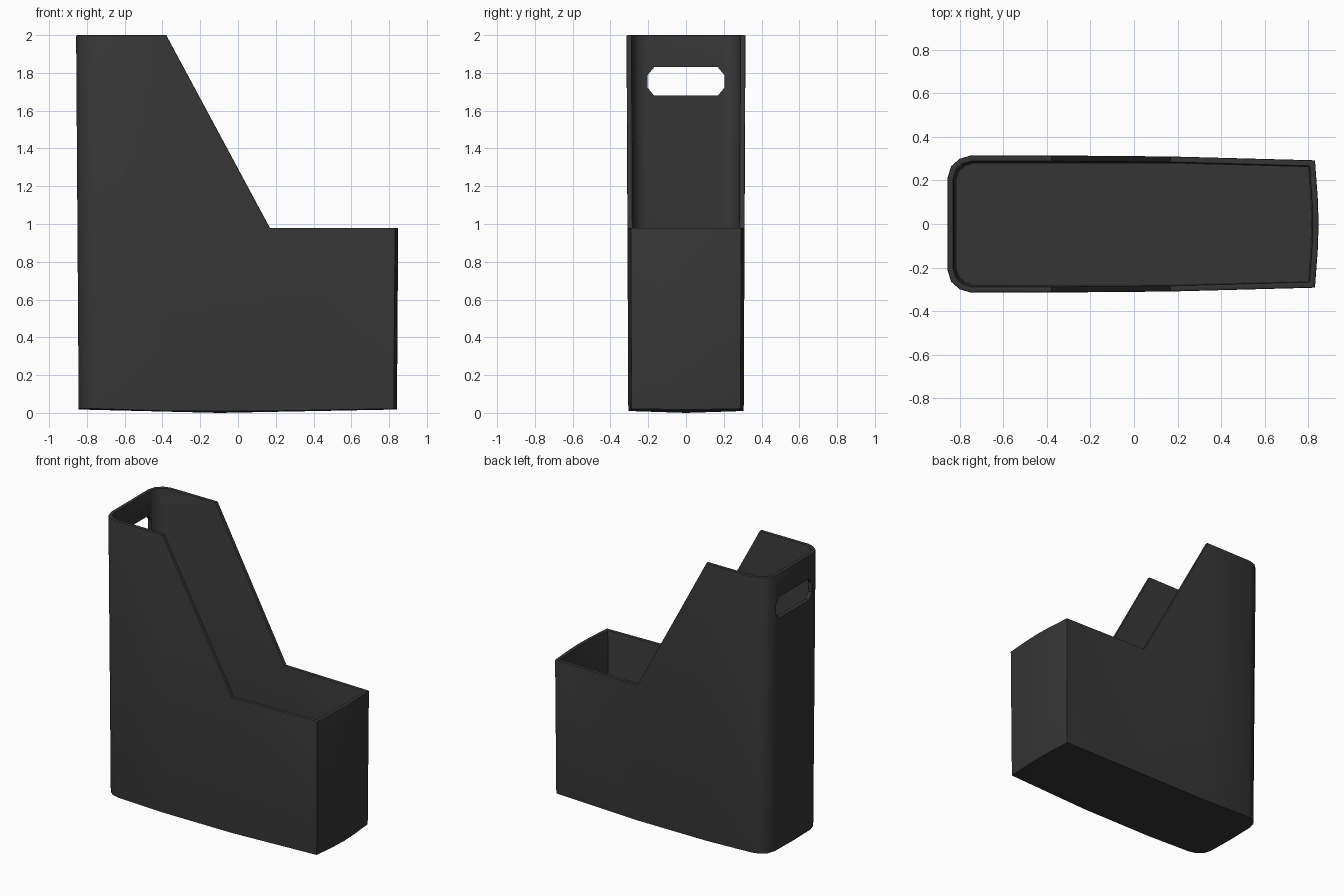
import bpy, bmesh
from mathutils import Vector

if "Cube" in bpy.data.objects:
    bpy.data.objects.remove(bpy.data.objects["Cube"])

WALL, FLOOR = 0.028, 0.05

# Half outline from back centre to front centre: x, y, rim height, lower edge height
half = [(-0.857, 0.0, 2, 0.018), (-0.857, 0.21, 2, 0.022), (-0.84, 0.265, 2, 0.022),
        (-0.80, 0.30, 2, 0.022), (-0.75, 0.315, 2, 0.022), (-0.38, 0.315, 2, 0.01),
        (0.17, 0.315, 0.98, 0.01), (0.838, 0.297, 0.98, 0.022),
        (0.851, 0.12, 0.98, 0.019), (0.855, 0.0, 0.98, 0.018)]
outline = half + [(x, -y, t, b) for x, y, t, b in half[-2:0:-1]]
n = len(outline)


def inset(points, d):
    """Mitred inward offset of a closed clockwise outline."""
    out = []
    for i, p in enumerate(points):
        a = (p - points[i - 1]).normalized()
        b = (points[(i + 1) % len(points)] - p).normalized()
        na, nb = Vector((a.y, -a.x)), Vector((b.y, -b.x))
        m = (na + nb).normalized()
        out.append(p + m * d / m.dot(na))
    return out


def tapered(p, z):
    """Walls lean outward slightly towards the top."""
    return (p.x * (0.984 + 0.008 * z), p.y * (0.97 + 0.015 * z), z)


outer = [Vector(p[:2]) for p in outline]
inner = inset(outer, WALL)
tops = [p[2] for p in outline]
lows = [p[3] for p in outline]

# Holder shell: outer wall, rim, inner wall, floor and gently bulging underside
bm = bmesh.new()
rings = [[bm.verts.new(tapered(p, z)) for p, z in zip(pts, zs)]
         for pts, zs in ((outer, lows), (outer, tops), (inner, tops), (inner, [FLOOR] * n))]
for r0, r1 in zip(rings, rings[1:]):
    for i in range(n):
        j = (i + 1) % n
        bm.faces.new((r0[i], r0[j], r1[j], r1[i]))
bm.faces.new(rings[3])
centre = bm.verts.new((-0.1, 0, 0))
for i in range(n):
    bm.faces.new((rings[0][i], rings[0][(i + 1) % n], centre))
bmesh.ops.recalc_face_normals(bm, faces=bm.faces)

# Softened rim edges
rim = [bm.edges.get((r[i], r[(i + 1) % n])) for r in rings[1:3] for i in range(n)]
bmesh.ops.bevel(bm, geom=rim, offset=0.006, segments=2, profile=0.5, affect='EDGES')
mesh = bpy.data.meshes.new("file_holder")
bm.to_mesh(mesh)
bm.free()
holder = bpy.data.objects.new("file_holder", mesh)
bpy.context.collection.objects.link(holder)

mat = bpy.data.materials.new("dark_plastic")
mat.diffuse_color = (0.035, 0.035, 0.035, 1)
mat.use_nodes = True
mat.node_tree.nodes["Principled BSDF"].inputs["Base Color"].default_value = mat.diffuse_color
mesh.materials.append(mat)

# Handle slot cutter with clipped corners
w, h, cy, cz = 0.203, 0.076, 0.035, 0.042
quarter = [(w, h - cz), (w - cy, h)]
slot = (quarter + [(-y, z) for y, z in quarter[::-1]]
        + [(-y, -z) for y, z in quarter] + [(y, -z) for y, z in quarter[::-1]])
bm = bmesh.new()
face = bm.faces.new([bm.verts.new((-1.0, y, 1.755 + z)) for y, z in slot])
ext = bmesh.ops.extrude_face_region(bm, geom=[face])
bmesh.ops.translate(bm, vec=(0.4, 0, 0),
                    verts=[v for v in ext["geom"] if isinstance(v, bmesh.types.BMVert)])
bmesh.ops.recalc_face_normals(bm, faces=bm.faces)
cut_mesh = bpy.data.meshes.new("slot_cutter")
bm.to_mesh(cut_mesh)
bm.free()
cutter = bpy.data.objects.new("slot_cutter", cut_mesh)
bpy.context.collection.objects.link(cutter)
cutter.hide_render = True

mod = holder.modifiers.new("handle_slot", 'BOOLEAN')
mod.operation, mod.solver, mod.object = 'DIFFERENCE', 'EXACT', cutter
bpy.context.view_layer.objects.active = holder
holder.select_set(True)
bpy.ops.object.modifier_apply(modifier=mod.name)
bpy.data.objects.remove(cutter)
bpy.ops.object.shade_smooth_by_angle(angle=0.65)
